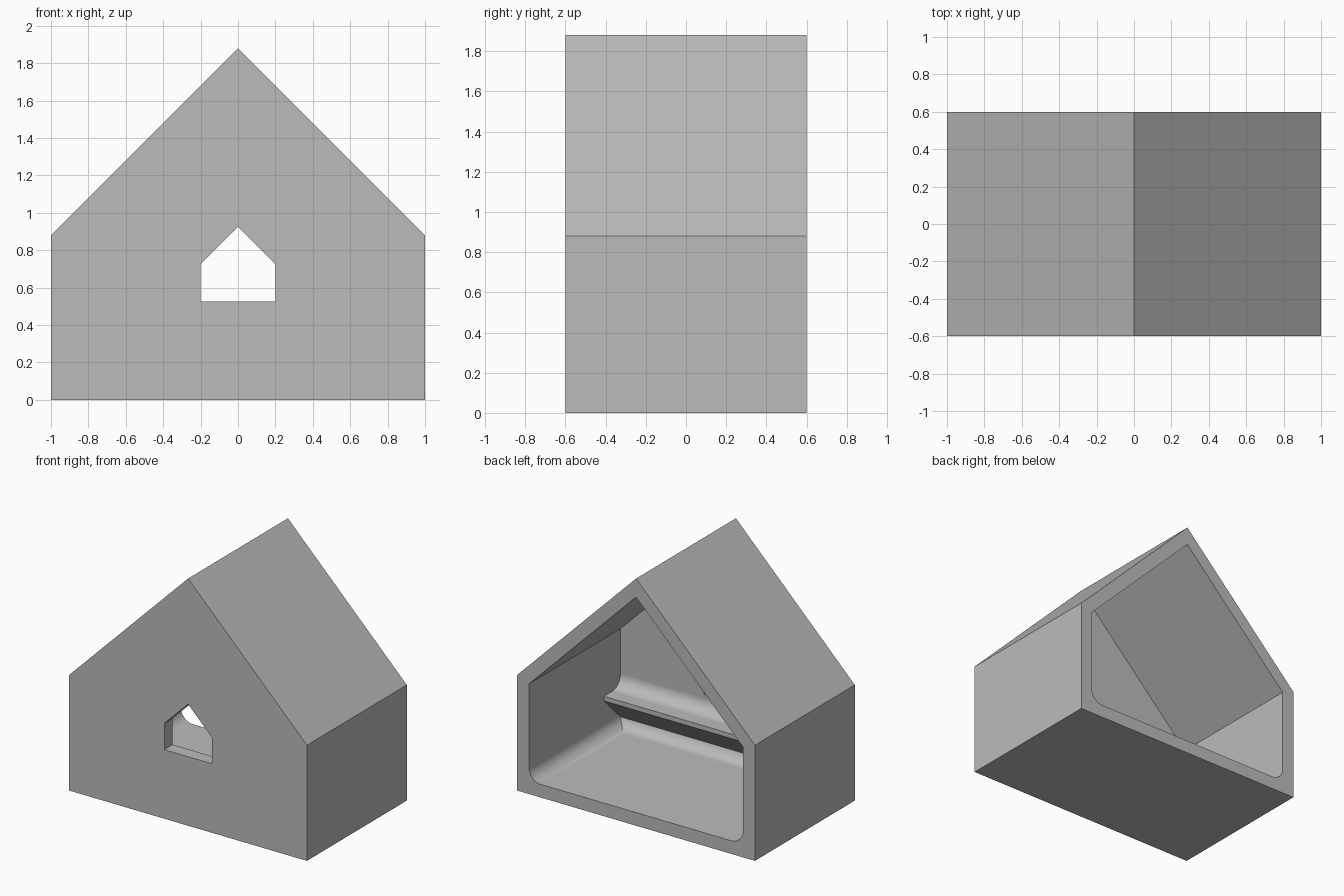
import bpy, bmesh
from math import cos, sin, radians
from mathutils import Vector

if "Cube" in bpy.data.objects:
    bpy.data.objects.remove(bpy.data.objects["Cube"], do_unlink=True)

HALF_WIDTH, HALF_DEPTH, EAVE, WALL = 1.0, 0.6, 0.88, 0.1
FILLET = 0.1
FLOOR = WALL
FRONT = -HALF_DEPTH + WALL          # inner face of the front wall

grey = bpy.data.materials.new("plain grey")
grey.use_nodes = True
colour = (0.5, 0.5, 0.5, 1)
grey.diffuse_color = colour
grey.node_tree.nodes["Principled BSDF"].inputs["Base Color"].default_value = colour


def arc(cx, cz, start, end, steps=10):
    """Points of a fillet arc, angles in degrees."""
    angles = [radians(start + (end - start) * i / steps) for i in range(steps + 1)]
    return [(cx + FILLET * cos(a), cz + FILLET * sin(a)) for a in angles]


def prism(name, profile, axis, low, high):
    """Extrude a (horizontal, z) profile along the x or y axis."""
    place = (lambda h, z: (h, low, z)) if axis == "y" else (lambda h, z: (low, h, z))
    bm = bmesh.new()
    face = bm.faces.new([bm.verts.new(place(h, z)) for h, z in profile])
    grown = bmesh.ops.extrude_face_region(bm, geom=[face])
    step = Vector((0, high - low, 0)) if axis == "y" else Vector((high - low, 0, 0))
    bmesh.ops.translate(bm, vec=step,
                        verts=[v for v in grown["geom"] if isinstance(v, bmesh.types.BMVert)])
    bmesh.ops.recalc_face_normals(bm, faces=bm.faces)
    mesh = bpy.data.meshes.new(name)
    bm.to_mesh(mesh)
    bm.free()
    mesh.materials.append(grey)
    obj = bpy.data.objects.new(name, mesh)
    bpy.context.collection.objects.link(obj)
    return obj


def select(obj):
    bpy.ops.object.select_all(action="DESELECT")
    obj.select_set(True)
    bpy.context.view_layer.objects.active = obj


def combine(target, tool, operation):
    """Apply a boolean and remove the tool."""
    mod = target.modifiers.new(operation, "BOOLEAN")
    mod.operation, mod.object, mod.solver = operation, tool, "EXACT"
    select(target)
    bpy.ops.object.modifier_apply(modifier=mod.name)
    bpy.data.objects.remove(tool, do_unlink=True)


def gable(half, base, eave):
    """House outline with a 45 degree roof."""
    return [(-half, base), (half, base), (half, eave), (0, eave + half), (-half, eave)]


# Solid house block
house = prism("house_shell", gable(HALF_WIDTH, 0, EAVE), "y", -HALF_DEPTH, HALF_DEPTH)

# Room seen from the back: gable outline with rounded floor corners
inner = HALF_WIDTH - WALL
inner_apex = EAVE + HALF_WIDTH - WALL * 2 ** 0.5
room_outline = (arc(-inner + FILLET, FLOOR + FILLET, 180, 270)
                + arc(inner - FILLET, FLOOR + FILLET, 270, 360)
                + [(inner, inner_apex - inner), (0, inner_apex), (-inner, inner_apex - inner)])
room = prism("room_cutter", room_outline, "y", -0.8, 0.8)

# Room seen from the side: leaves a filleted shelf with a sloped underside
shelf_edge, shelf_top, shelf_lip = -0.3, 0.4, 0.365
side_outline = ([(0.7, 2), (0.7, FLOOR)]
                + arc(FRONT + FILLET, FLOOR + FILLET, 270, 197.6)
                + [(shelf_edge, shelf_lip), (shelf_edge, shelf_top)]
                + arc(FRONT + FILLET, shelf_top + FILLET, 270, 180)
                + [(FRONT, 2)])
combine(room, prism("side_cutter", side_outline, "x", -1.2, 1.2), "INTERSECT")
combine(house, room, "DIFFERENCE")

# House-shaped window through the front wall
window = prism("window_cutter", gable(0.2, 0.525, 0.725), "y", -0.7, FRONT + 0.05)
combine(house, window, "DIFFERENCE")

# Smooth fillets, crisp corners
select(house)
bpy.ops.object.shade_smooth_by_angle(angle=radians(25))
normals = house.modifiers.new("Flat walls", "WEIGHTED_NORMAL")
normals.keep_sharp = True
